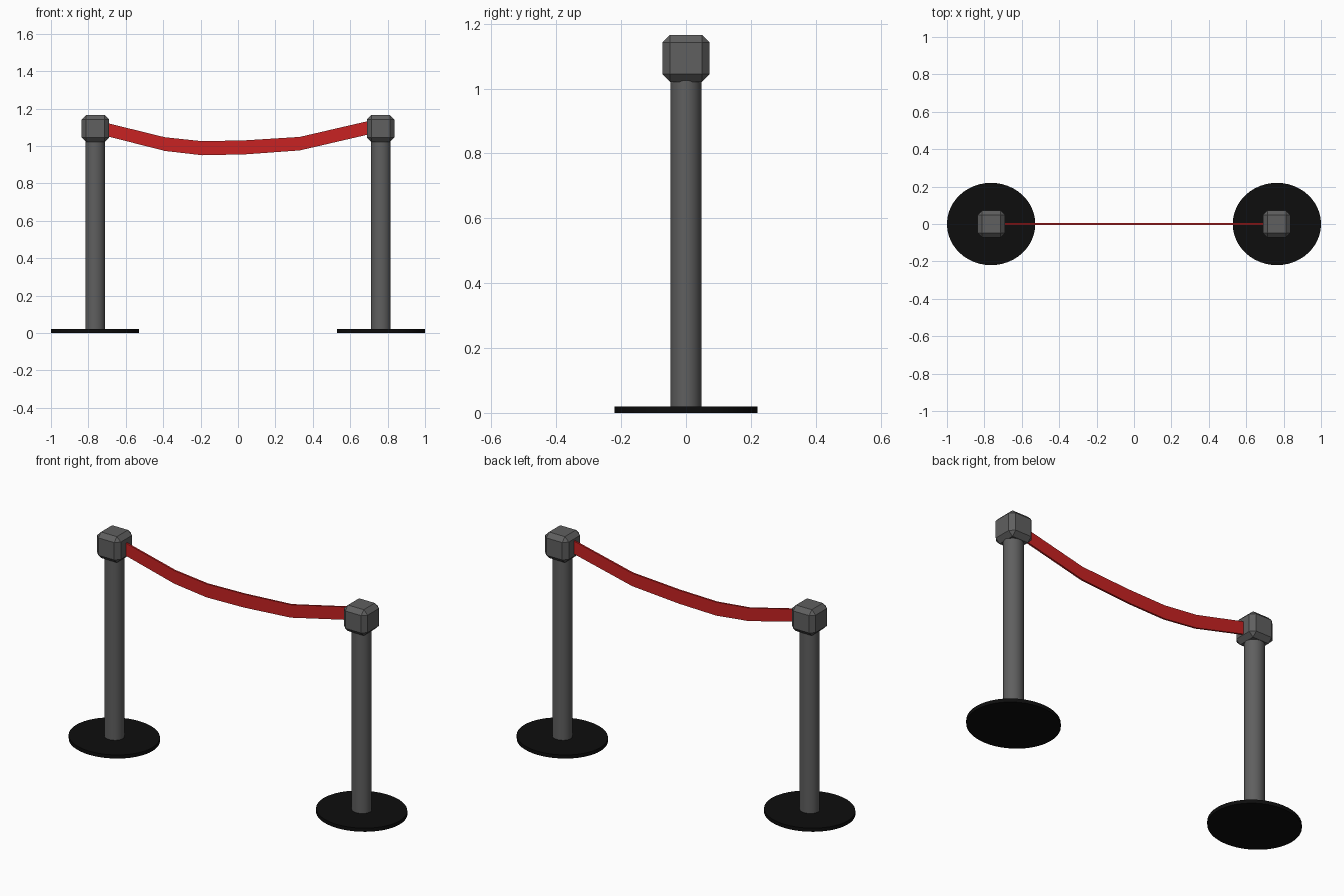
import bpy, bmesh

if "Cube" in bpy.data.objects:
    bpy.data.objects.remove(bpy.data.objects["Cube"])

def material(name, rgb):
    m = bpy.data.materials.new(name)
    m.diffuse_color = (*rgb, 1)
    m.use_nodes = True
    m.node_tree.nodes["Principled BSDF"].inputs["Base Color"].default_value = m.diffuse_color
    return m

GREY = material("dark grey metal", (0.115, 0.115, 0.115))
BLACK = material("black base", (0.004, 0.004, 0.004))
RED = material("red belt", (0.58, 0.016, 0.016))

def finish(ob, name, mat, smooth=False):
    ob.name = name
    ob.data.materials.append(mat)
    bpy.ops.object.transform_apply(location=False, rotation=False, scale=True)
    if smooth:
        bpy.ops.object.shade_smooth_by_angle()
    return ob

def cylinder(name, x, rx, ry, z0, z1, mat, sides):
    bpy.ops.mesh.primitive_cylinder_add(vertices=sides, radius=1, depth=1,
                                        location=(x, 0, (z0 + z1) / 2))
    ob = bpy.context.object
    ob.scale = (rx, ry, z1 - z0)
    return finish(ob, name, mat, True)

# Two stanchions: base plate, post and chamfered head
for side, x in (("left", -0.764), ("right", 0.764)):
    cylinder(side + "_base", x, 0.236, 0.22, 0, 0.02, BLACK, 48)
    cylinder(side + "_post", x, 0.052, 0.048, 0.015, 1.03, GREY, 32)
    bpy.ops.mesh.primitive_cube_add(size=1, location=(x * 0.998, 0, 1.0935))
    head = bpy.context.object
    head.scale = (0.146, 0.146, 0.145)
    finish(head, side + "_head", GREY)
    bev = head.modifiers.new("chamfer", 'BEVEL')
    bev.width = 0.024
    bev.segments = 1

# Sagging belt: (x, bottom z, top z) stations, ends tucked into the heads
stations = [(-0.74, 1.062, 1.132), (-0.39, 0.973, 1.046), (-0.19, 0.95, 1.025),
            (0.04, 0.955, 1.03), (0.33, 0.976, 1.048), (0.74, 1.071, 1.143)]
bm = bmesh.new()
T = 0.005
rings = [[bm.verts.new((x, y, z)) for y, z in ((-T, lo), (T, lo), (T, hi), (-T, hi))]
         for x, lo, hi in stations]
for a, b in zip(rings, rings[1:]):
    for i in range(4):
        j = (i + 1) % 4
        bm.faces.new((a[i], a[j], b[j], b[i]))
bm.faces.new(rings[0])
bm.faces.new(rings[-1])
bmesh.ops.recalc_face_normals(bm, faces=bm.faces)
mesh = bpy.data.meshes.new("belt")
bm.to_mesh(mesh)
bm.free()
mesh.materials.append(RED)
bpy.context.collection.objects.link(bpy.data.objects.new("belt", mesh))
